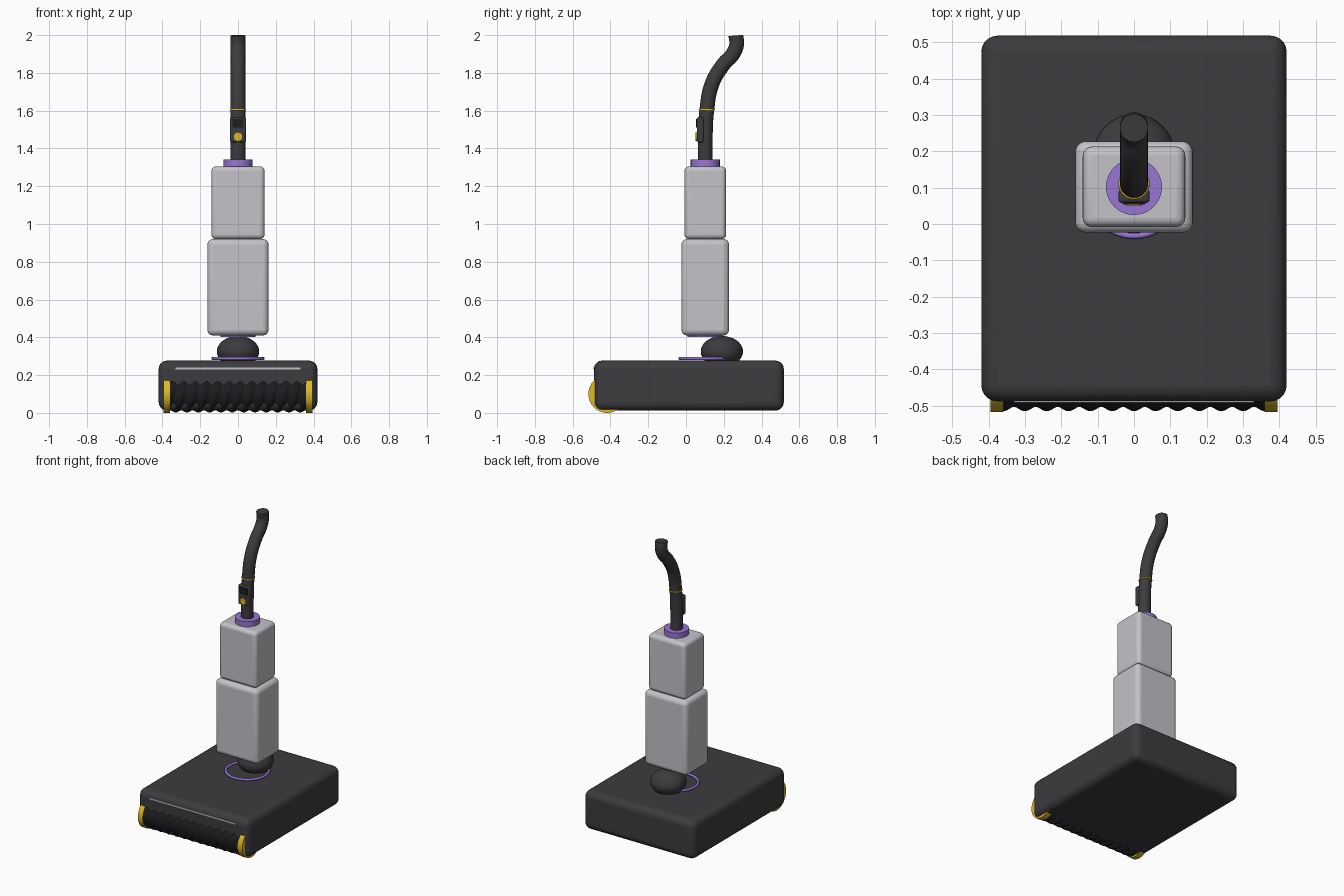
import bpy, bmesh, math

if "Cube" in bpy.data.objects:
    bpy.data.objects.remove(bpy.data.objects["Cube"])


def material(name, rgb):
    m = bpy.data.materials.new(name)
    m.diffuse_color = (*rgb, 1)
    m.use_nodes = True
    m.node_tree.nodes["Principled BSDF"].inputs["Base Color"].default_value = m.diffuse_color
    return m


DARK = material("charcoal", (0.045, 0.045, 0.05))
BLACK = material("black", (0.012, 0.012, 0.015))
GREY = material("silver", (0.55, 0.54, 0.58))
PURPLE = material("purple", (0.32, 0.18, 0.65))
GOLD = material("gold", (0.72, 0.48, 0.02))


def finish(name, mat, angle=40):
    ob = bpy.context.object
    ob.name = name
    ob.data.materials.append(mat)
    bpy.ops.object.shade_smooth_by_angle(angle=math.radians(angle))
    return ob


def box(name, lo, hi, mat, bevel=0.0):
    bpy.ops.mesh.primitive_cube_add(size=1, location=[(a + b) / 2 for a, b in zip(lo, hi)])
    ob = bpy.context.object
    ob.scale = [b - a for a, b in zip(lo, hi)]
    bpy.ops.object.transform_apply(location=False, rotation=False)
    finish(name, mat)
    if bevel:
        mod = ob.modifiers.new("bevel", 'BEVEL')
        mod.width, mod.segments = bevel, 5
    return ob


def cyl(name, loc, r, depth, mat, rot=(0, 0, 0)):
    bpy.ops.mesh.primitive_cylinder_add(vertices=48, radius=r, depth=depth, location=loc, rotation=rot)
    return finish(name, mat)


def ring(name, loc, major, minor, mat):
    bpy.ops.mesh.primitive_torus_add(location=loc, major_radius=major, minor_radius=minor,
                                     major_segments=64, minor_segments=12)
    return finish(name, mat)


# Floor head with light strip
box("floor_head", (-0.42, -0.488, 0.012), (0.42, 0.518, 0.277), DARK, 0.045)
box("head_light_strip", (-0.33, -0.491, 0.231), (0.33, -0.48, 0.240), GREY)

# Brush roller with spiral ridges
RY, RZ = -0.417, 0.10
NX, NA, HALF = 150, 48, 0.36
bm = bmesh.new()
rows = []
for i in range(NX + 1):
    x = -HALF + 2 * HALF * i / NX
    row = []
    for j in range(NA):
        a = 2 * math.pi * j / NA
        r = 0.092 + 0.006 * math.cos(2 * math.pi * x / 0.06 + 2 * a)
        row.append(bm.verts.new((x, RY + r * math.cos(a), RZ + r * math.sin(a))))
    rows.append(row)
for p, q in zip(rows, rows[1:]):
    for j in range(NA):
        k = (j + 1) % NA
        bm.faces.new((p[j], p[k], q[k], q[j]))
bm.faces.new(rows[0])
bm.faces.new(rows[-1])
bmesh.ops.recalc_face_normals(bm, faces=bm.faces)
mesh = bpy.data.meshes.new("brush_roller")
bm.to_mesh(mesh)
bm.free()
roller = bpy.data.objects.new("brush_roller", mesh)
bpy.context.collection.objects.link(roller)
bpy.ops.object.select_all(action='DESELECT')
roller.select_set(True)
bpy.context.view_layer.objects.active = roller
finish("brush_roller", BLACK, 60)

# Roller end caps
for s, side in ((-1, "left"), (1, "right")):
    cyl(f"roller_cap_{side}", (s * 0.377, RY, RZ), 0.1, 0.036, GOLD, (0, math.pi / 2, 0))

# Swivel joint
bpy.ops.mesh.primitive_uv_sphere_add(segments=48, ring_count=24, radius=1, location=(0, 0.19, 0.325))
bpy.context.object.scale = (0.112, 0.112, 0.082)
bpy.ops.object.transform_apply(location=False, rotation=False)
finish("swivel_ball", DARK)
ring("swivel_ring", (0, 0.10, 0.288), 0.133, 0.008, PURPLE)
cyl("body_base_disc", (0, 0.10, 0.413), 0.092, 0.02, PURPLE)

# Body tanks
box("lower_tank", (-0.162, -0.024, 0.41), (0.162, 0.228, 0.92), GREY, 0.03)
box("upper_tank", (-0.141, -0.008, 0.92), (0.141, 0.213, 1.305), GREY, 0.025)
cyl("handle_collar", (0, 0.102, 1.32), 0.077, 0.042, PURPLE)

# Curved handle tube
path = [(0.102, 1.30), (0.102, 1.46), (0.110, 1.60), (0.137, 1.74), (0.198, 1.845),
        (0.248, 1.90), (0.268, 1.95), (0.264, 1.998)]
curve = bpy.data.curves.new("handle_tube", 'CURVE')
curve.dimensions = '3D'
curve.bevel_depth, curve.bevel_resolution = 0.039, 8
curve.resolution_u = 10
curve.use_fill_caps = True
sp = curve.splines.new('BEZIER')
sp.bezier_points.add(len(path) - 1)
for bp, (y, z) in zip(sp.bezier_points, path):
    bp.co = (0, y, z)
    bp.handle_left_type = bp.handle_right_type = 'AUTO'
tube = bpy.data.objects.new("handle_tube", curve)
bpy.context.collection.objects.link(tube)
bpy.ops.object.select_all(action='DESELECT')
tube.select_set(True)
bpy.context.view_layer.objects.active = tube
bpy.ops.object.convert(target='MESH')
finish("handle_tube", DARK)

# Handle trim and control panel
ring("handle_trim_ring", (0, 0.110, 1.605), 0.038, 0.005, GOLD)
box("control_panel", (-0.043, 0.058, 1.432), (0.043, 0.095, 1.565), DARK, 0.01)
box("display_screen", (-0.03, 0.053, 1.51), (0.03, 0.065, 1.555), BLACK)
cyl("power_button", (0, 0.06, 1.462), 0.022, 0.018, GOLD, (math.pi / 2, 0, 0))
